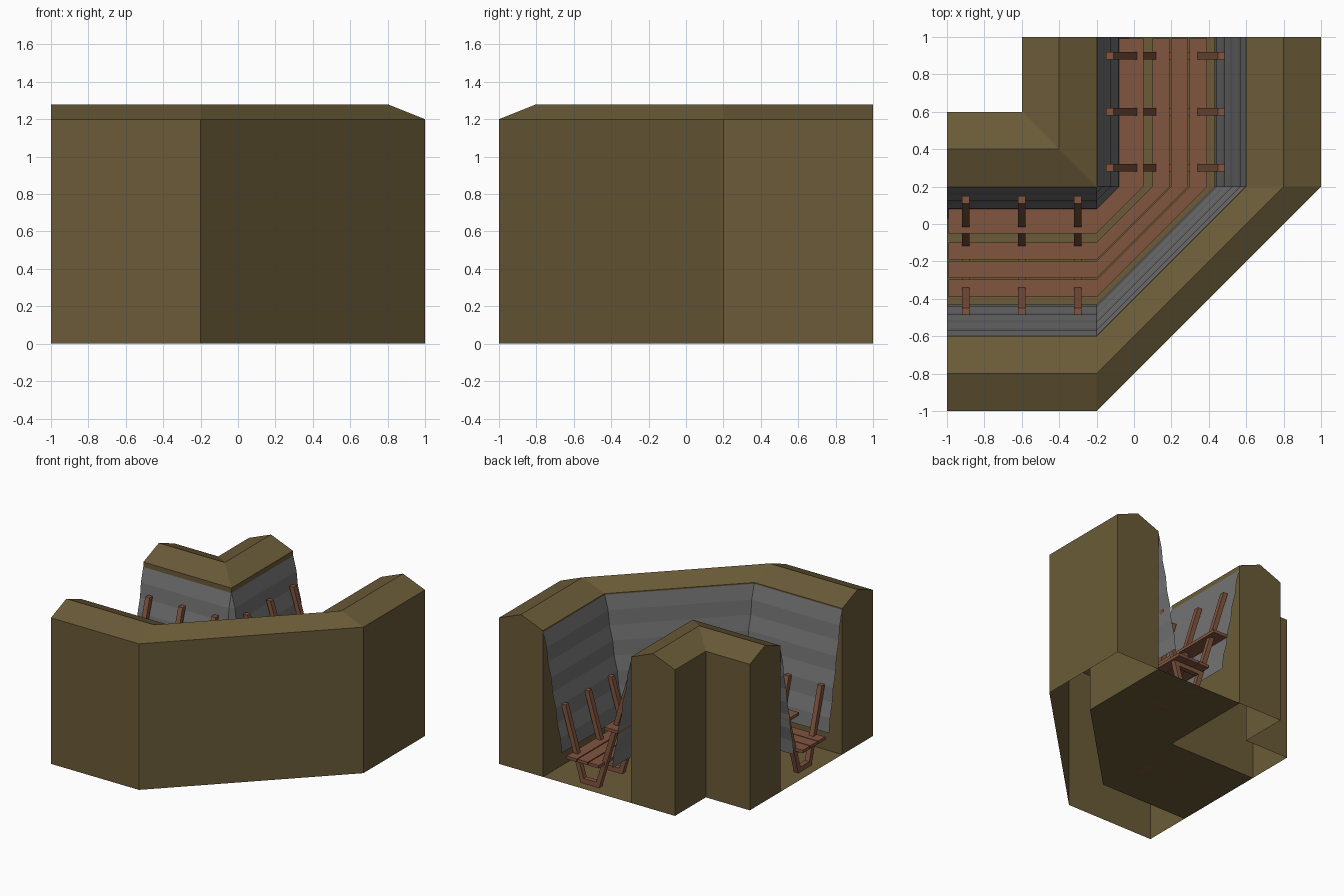
import bpy

if "Cube" in bpy.data.objects:
    bpy.data.objects.remove(bpy.data.objects["Cube"])


def material(name, rgb):
    m = bpy.data.materials.new(name)
    m.diffuse_color = (*rgb, 1)
    m.use_nodes = True
    m.node_tree.nodes["Principled BSDF"].inputs["Base Color"].default_value = m.diffuse_color
    return m


EARTH = material("earth", (0.145, 0.105, 0.04))
METAL = material("metal", (0.17, 0.17, 0.17))
WOOD = material("wood", (0.22, 0.09, 0.05))


def add_mesh(name, verts, faces, mat):
    import bmesh
    me = bpy.data.meshes.new(name)
    me.from_pydata(verts, [], faces)
    bm = bmesh.new()
    bm.from_mesh(me)
    bmesh.ops.remove_doubles(bm, verts=bm.verts, dist=1e-5)
    bm.to_mesh(me)
    bm.free()
    me.materials.append(mat)
    ob = bpy.data.objects.new(name, me)
    bpy.context.collection.objects.link(ob)
    return ob


def path(d, end):
    # trench route at sideways offset d: left leg, diagonal, back leg
    return [(-end, d), (min(-0.2, -d), d), (-d, max(0.2, d)), (-d, end)]


def sweep(name, profile, mat, end=1.0, closed=False, caps=()):
    verts = [(x, y, z) for d, z in profile for x, y in path(d, end)]
    n = len(profile)
    faces = []
    for i in range(n if closed else n - 1):
        k = (i + 1) % n
        faces += [(4*i + j, 4*i + j + 1, 4*k + j + 1, 4*k + j) for j in range(3)]
    for cap in caps:
        faces.append([4*i for i in cap])
        faces.append([4*i + 3 for i in reversed(cap)])
    return add_mesh(name, verts, faces, mat)


# earth banks and floor in one section, open underneath the banks
bank = [(-1, 0), (-1, 1.2), (-0.8, 1.28), (-0.6, 1.2), (-0.6, 0),
        (0.2, 0), (0.2, 1.2), (0.4, 1.28), (0.6, 1.2), (0.6, 0)]
sweep("earth_banks", bank, EARTH, caps=(range(5), range(5, 10)))


# leaning corrugated sheets: alternating steep and shallow strips
def sheet(top_d, top_z, bottom_d, bottom_z, periods=4):
    n = periods * 2
    pts = []
    for i in range(n + 1):
        t = i / n
        wave = 0.009 if i % 2 else 0
        lean = top_d + (bottom_d - top_d) * t
        pts.append((lean + wave * (1 if bottom_d > top_d else -1),
                    top_z + (bottom_z - top_z) * t))
    return pts


sweep("outer_sheet", sheet(-0.598, 1.19, -0.43, 0.24), METAL)
sweep("inner_sheet", sheet(0.198, 1.16, 0.03, 0.24)[::-1], METAL)


# seat planks and the raised shelf
def plank(name, d0, d1, z0, z1):
    sweep(name, [(d0, z0), (d0, z1), (d1, z1), (d1, z0)], WOOD,
          end=0.993, closed=True, caps=(range(4),))


for i, d in enumerate((-0.39, -0.29, -0.19)):
    plank(f"seat_plank_{i + 1}", d, d + 0.092, 0.2, 0.225)
plank("shelf_plank", -0.05, 0.08, 0.53, 0.555)


# support frames: each beam is a four-point section given a width along the leg
def beam(name, section, s, back_leg, w=0.02):
    verts = [(t, d, z) for t in (s - w, s + w) for d, z in section]
    faces = [(0, 1, 2, 3), (7, 6, 5, 4)]
    faces += [(i, i + 4, (i + 1) % 4 + 4, (i + 1) % 4) for i in range(4)]
    if back_leg:
        verts = [(-y, -x, z) for x, y, z in verts]
        faces = [f[::-1] for f in faces]
    add_mesh(name, verts, faces, WOOD)


def slanted(d0, z0, d1, z1, h=0.02):
    return [(d0 - h, z0), (d1 - h, z1), (d1 + h, z1), (d0 + h, z0)]


for back_leg in (False, True):
    for s in (-0.9, -0.6, -0.3):
        beam("outer_post", slanted(-0.295, 0, -0.47, 0.6), s, back_leg)
        beam("inner_post", slanted(-0.165, 0, 0.13, 0.97), s, back_leg)
        beam("foot_bar", [(-0.29, 0), (-0.29, 0.04), (-0.17, 0.04), (-0.17, 0)],
             s, back_leg)
        beam("seat_bar", [(-0.35, 0.165), (-0.35, 0.2), (-0.11, 0.2), (-0.11, 0.165)],
             s, back_leg)
